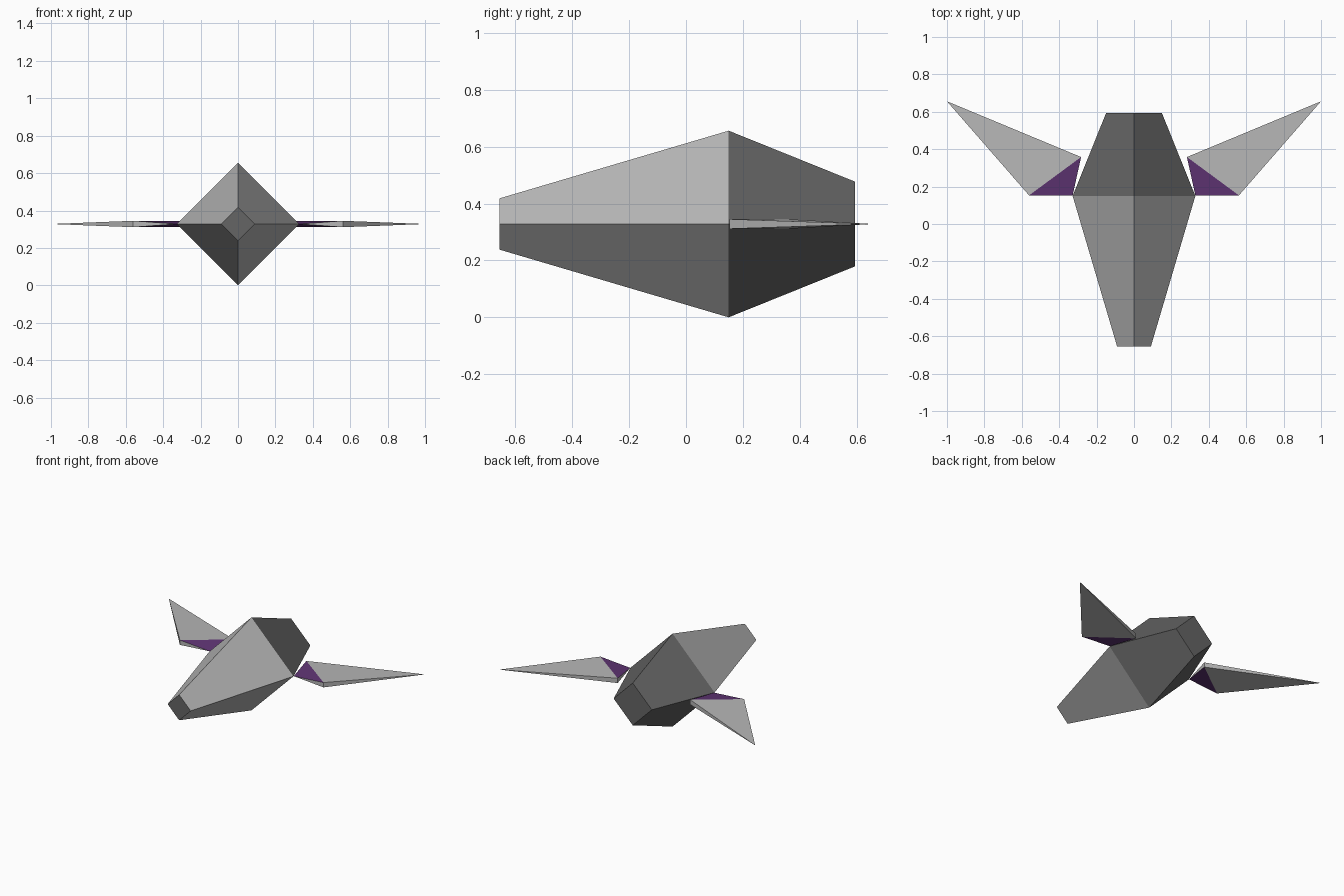
import bpy, bmesh

if "Cube" in bpy.data.objects:
    bpy.data.objects.remove(bpy.data.objects["Cube"])

MID_Z = 0.328


def material(name, rgb):
    m = bpy.data.materials.new(name)
    m.diffuse_color = (*rgb, 1)
    m.use_nodes = True
    m.node_tree.nodes["Principled BSDF"].inputs["Base Color"].default_value = m.diffuse_color
    return m


light = material("light grey", (0.47, 0.47, 0.47))
dark = material("dark grey", (0.128, 0.128, 0.128))
purple = material("purple", (0.115, 0.035, 0.175))


def make_object(name, bm, mats):
    bmesh.ops.recalc_face_normals(bm, faces=bm.faces)
    mesh = bpy.data.meshes.new(name)
    bm.to_mesh(mesh)
    bm.free()
    for m in mats:
        mesh.materials.append(m)
    obj = bpy.data.objects.new(name, mesh)
    bpy.context.collection.objects.link(obj)
    return obj


# Hull: diamond cross-sections (y, radius) joined into a faceted body
bm = bmesh.new()
rings = []
for y, r in [(-0.656, 0.09), (0.15, 0.328), (0.594, 0.149)]:
    rings.append([bm.verts.new((dx * r, y, MID_Z + dz * r))
                  for dx, dz in [(1, 0), (0, 1), (-1, 0), (0, -1)]])
for k, (a, b) in enumerate(zip(rings, rings[1:])):
    for i in range(4):
        j = (i + 1) % 4
        f = bm.faces.new((a[i], a[j], b[j], b[i]))
        f.material_index = k          # nose section light, tail section dark
for ring in (rings[0], rings[-1]):
    bm.faces.new(ring).material_index = 1   # dark end caps
make_object("hull", bm, [light, dark])

# Wings: thick along a diagonal, tapering to the tip and to the root
bm = bmesh.new()
T = 0.017
tip = bm.verts.new((1.0, 0.656, MID_Z))
root = bm.verts.new((0.328, 0.153, MID_Z))
outer_top, outer_low = [bm.verts.new((0.561, 0.153, MID_Z + s * T)) for s in (1, -1)]
inner_top, inner_low = [bm.verts.new((0.283, 0.358, MID_Z + s * T)) for s in (1, -1)]
belt = [outer_top, inner_top, inner_low, outer_low]
for apex in (tip, root):
    for i in range(4):
        bm.faces.new((belt[i], belt[(i + 1) % 4], apex))
bm.normal_update()
# Purple root panels: upper and lower faces that meet the root
for f in bm.faces:
    if root in f.verts and abs(f.normal.z) > 0.7:
        f.material_index = 1
wings = make_object("wings", bm, [light, purple])
wings.modifiers.new("mirror", "MIRROR").use_axis[0] = True
